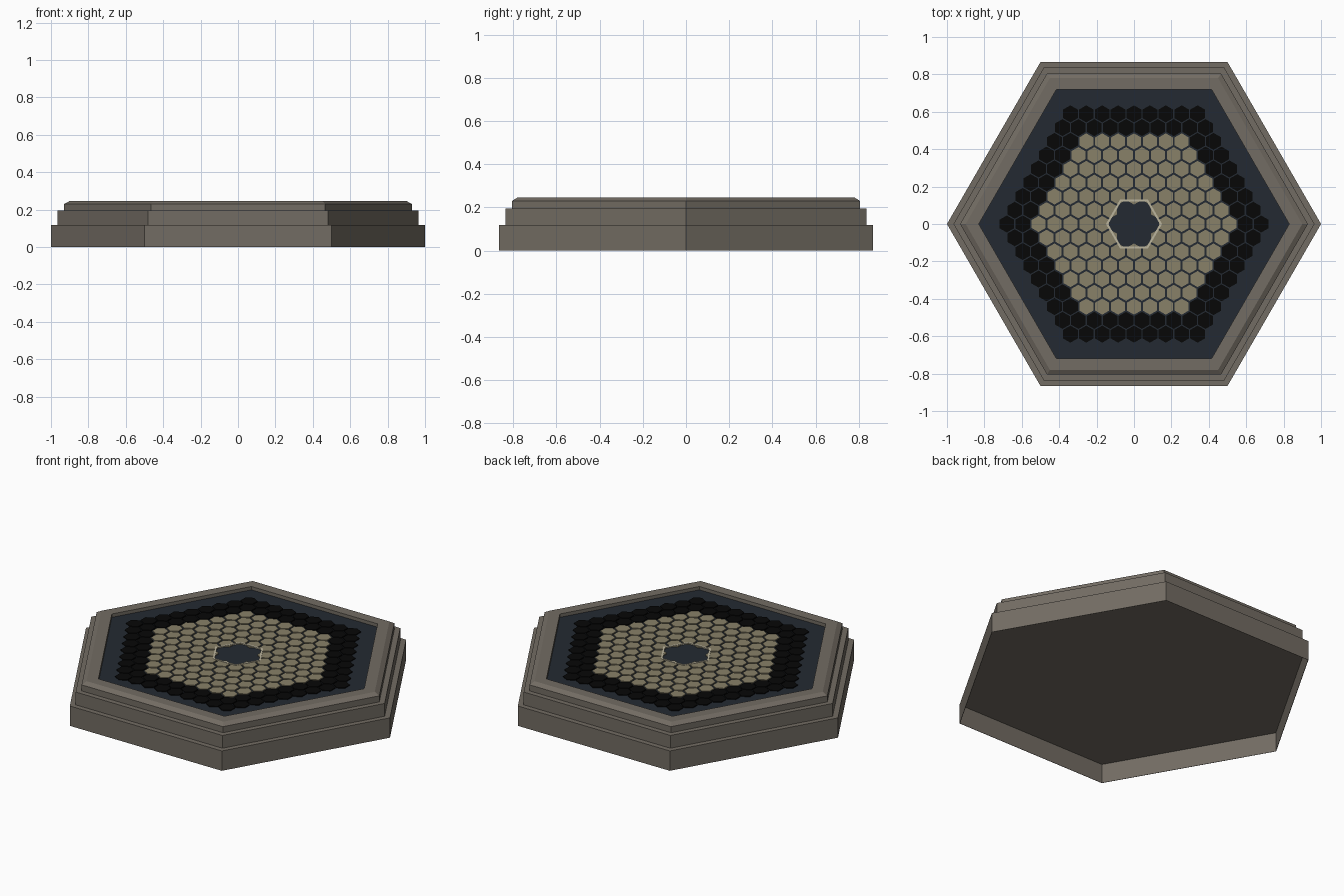
import bpy, bmesh
from math import cos, sin, pi, sqrt

if "Cube" in bpy.data.objects:
    bpy.data.objects.remove(bpy.data.objects["Cube"])


def material(name, rgb):
    m = bpy.data.materials.new(name)
    m.diffuse_color = (*rgb, 1)
    m.use_nodes = True
    m.node_tree.nodes["Principled BSDF"].inputs["Base Color"].default_value = m.diffuse_color
    return m


stone = material("warm_grey", (0.17, 0.15, 0.125))
navy = material("dark_navy", (0.017, 0.023, 0.032))
black = material("black", (0.002, 0.002, 0.002))
beige = material("beige", (0.25, 0.22, 0.14))
pale = material("pale_beige", (0.5, 0.46, 0.34))


def loft(bm, profile, x=0, y=0, turn=0, cap=(True, True)):
    """Six-sided solid from (radius, height) pairs, bottom to top."""
    rings = [[bm.verts.new((x + r * cos(turn + i * pi / 3),
                            y + r * sin(turn + i * pi / 3), z))
              for i in range(6)] for r, z in profile]
    for a, b in zip(rings, rings[1:]):
        for i in range(6):
            j = (i + 1) % 6
            bm.faces.new((a[i], a[j], b[j], b[i]))
    if cap[0]:
        bm.faces.new(rings[0][::-1])
    if cap[1]:
        bm.faces.new(rings[-1])


def finish(bm, name, mat):
    mesh = bpy.data.meshes.new(name)
    bm.to_mesh(mesh)
    bm.free()
    mesh.materials.append(mat)
    ob = bpy.data.objects.new(name, mesh)
    bpy.context.collection.objects.link(ob)


# Stepped base, hollow underneath, with a chamfered rim and recessed well
bm = bmesh.new()
loft(bm, [(0.998, 0.115), (0.998, 0), (1, 0), (1, 0.118), (0.965, 0.118),
          (0.965, 0.194), (0.93, 0.194), (0.93, 0.23), (0.9, 0.246),
          (0.83, 0.246), (0.83, 0.22)], cap=(True, False))
finish(bm, "stepped_base", stone)

# Floor of the well
bm = bmesh.new()
loft(bm, [(0.83, 0.21), (0.83, 0.226)])
finish(bm, "panel", navy)

# Honeycomb: two dark outer rings, light inner rings, empty middle
pitch, rings = 0.085, 8
light, dark = bmesh.new(), bmesh.new()
for q in range(-rings, rings + 1):
    for r in range(-rings, rings + 1):
        ring = max(abs(q), abs(r), abs(q + r))
        if not 2 <= ring <= rings:
            continue
        x, y = pitch * (q + r / 2), pitch * r * sqrt(3) / 2
        bm, size = (light, 0.043) if ring <= 6 else (dark, 0.0455)
        loft(bm, [(size, 0.222), (size, 0.231)], x, y, pi / 6)
finish(light, "light_cells", beige)
finish(dark, "dark_cells", black)

# Thin hexagonal trim around the empty middle
bm = bmesh.new()
loft(bm, [(0.15, 0.222), (0.15, 0.233), (0.138, 0.233), (0.138, 0.222)],
     cap=(False, False))
finish(bm, "centre_trim", pale)
